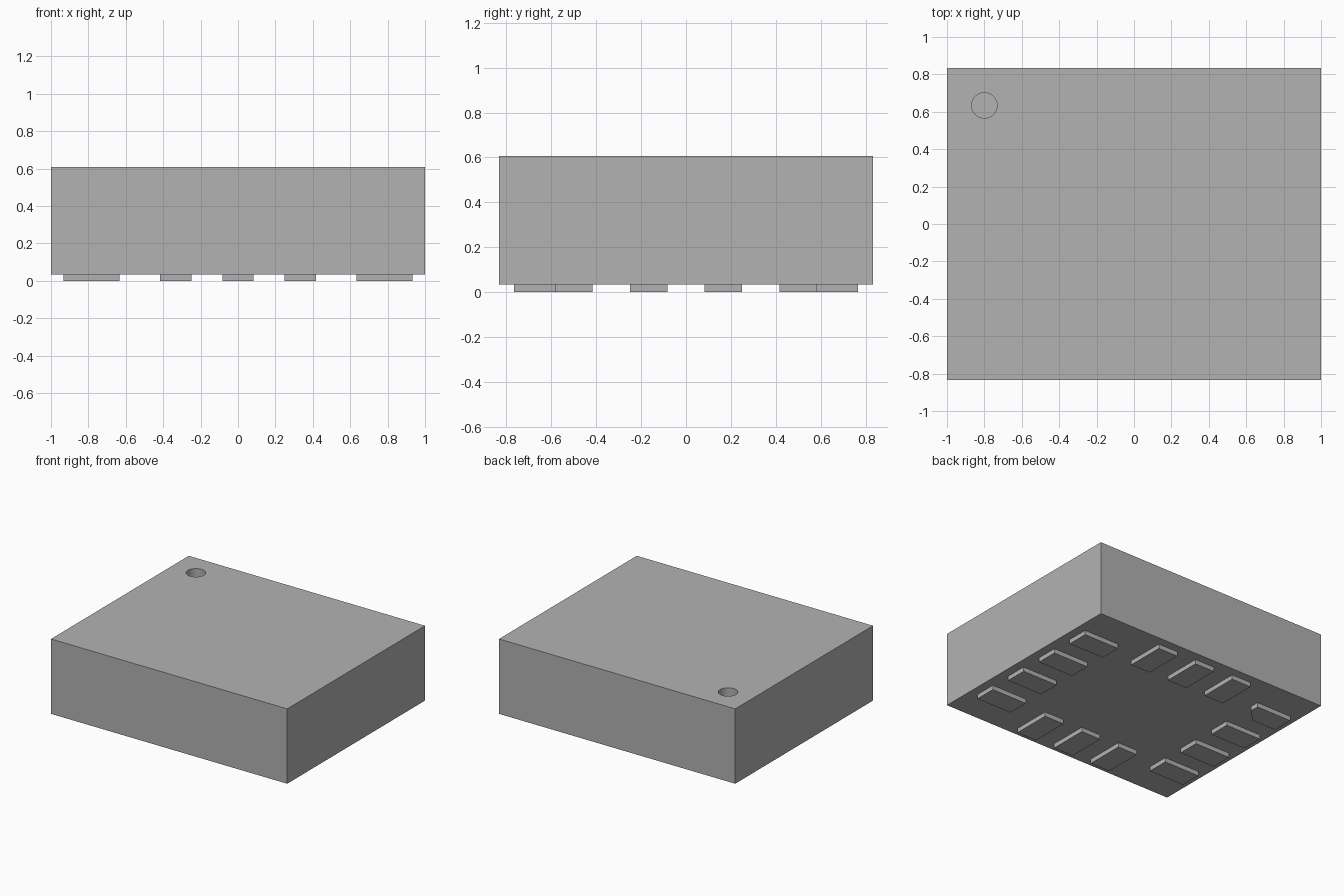
import bpy
import bmesh

cube = bpy.data.objects.get("Cube")
if cube:
    bpy.data.objects.remove(cube, do_unlink=True)

HALF_X, HALF_Y = 1.0, 0.833
BASE, TOP = 0.034, 0.607
PAD_LONG, PAD_SHORT, PITCH = 0.3, 0.167, 0.333
MARGIN = 0.067

grey = bpy.data.materials.new("plain grey")
grey.use_nodes = True
colour = (0.448, 0.448, 0.448, 1)
grey.diffuse_color = colour
grey.node_tree.nodes["Principled BSDF"].inputs["Base Color"].default_value = colour


def prism(name, outline, z0, z1):
    """Extrude a counter-clockwise outline between two heights."""
    bm = bmesh.new()
    face = bm.faces.new([bm.verts.new((x, y, z0)) for x, y in outline])
    new = bmesh.ops.extrude_face_region(bm, geom=[face])["geom"]
    top = [v for v in new if isinstance(v, bmesh.types.BMVert)]
    bmesh.ops.translate(bm, verts=top, vec=(0, 0, z1 - z0))
    bmesh.ops.recalc_face_normals(bm, faces=bm.faces)
    mesh = bpy.data.meshes.new(name)
    bm.to_mesh(mesh)
    bm.free()
    mesh.materials.append(grey)
    obj = bpy.data.objects.new(name, mesh)
    bpy.context.collection.objects.link(obj)
    return obj


def rectangle(cx, cy, w, d):
    return [(cx + sx * w / 2, cy + sy * d / 2)
            for sx, sy in ((-1, -1), (1, -1), (1, 1), (-1, 1))]


# Package body with a round index dimple sunk in the top
body = prism("body", rectangle(0, 0, 2 * HALF_X, 2 * HALF_Y), BASE, TOP)
bpy.ops.mesh.primitive_cylinder_add(vertices=64, radius=0.068, depth=0.14,
                                    location=(-0.8, 0.634, TOP))
cutter = bpy.context.object
cutter.name = "dimple_cutter"
cutter.data.materials.append(grey)
cutter.hide_render = True
cut = body.modifiers.new("dimple", "BOOLEAN")
cut.operation = "DIFFERENCE"
cut.solver = "EXACT"
cut.object = cutter
bpy.ops.object.select_all(action="DESELECT")
body.select_set(True)
bpy.context.view_layer.objects.active = body
bpy.ops.object.modifier_apply(modifier=cut.name)
bpy.data.objects.remove(cutter, do_unlink=True)
bpy.ops.object.shade_smooth_by_angle()

# Contact pads: four along each end, three along the front and back
pad_x = HALF_X - MARGIN - PAD_LONG / 2
pad_y = HALF_Y - MARGIN - PAD_LONG / 2
for side, sign in (("left", 1), ("right", -1)):
    for i in range(4):
        y = (i - 1.5) * PITCH
        outline = rectangle(sign * pad_x, y, PAD_LONG, PAD_SHORT)
        if sign < 0 and i == 3:
            # First pad has its inner corner clipped
            x, y = outline[1]
            outline[1:2] = [(x - 0.095, y), (x, y + 0.095)]
        prism(f"{side}_pad_{i + 1}", outline, 0, BASE)
for side, sign in (("back", 1), ("front", -1)):
    for i in range(3):
        outline = rectangle((i - 1) * PITCH, sign * pad_y, PAD_SHORT, PAD_LONG)
        prism(f"{side}_pad_{i + 1}", outline, 0, BASE)
